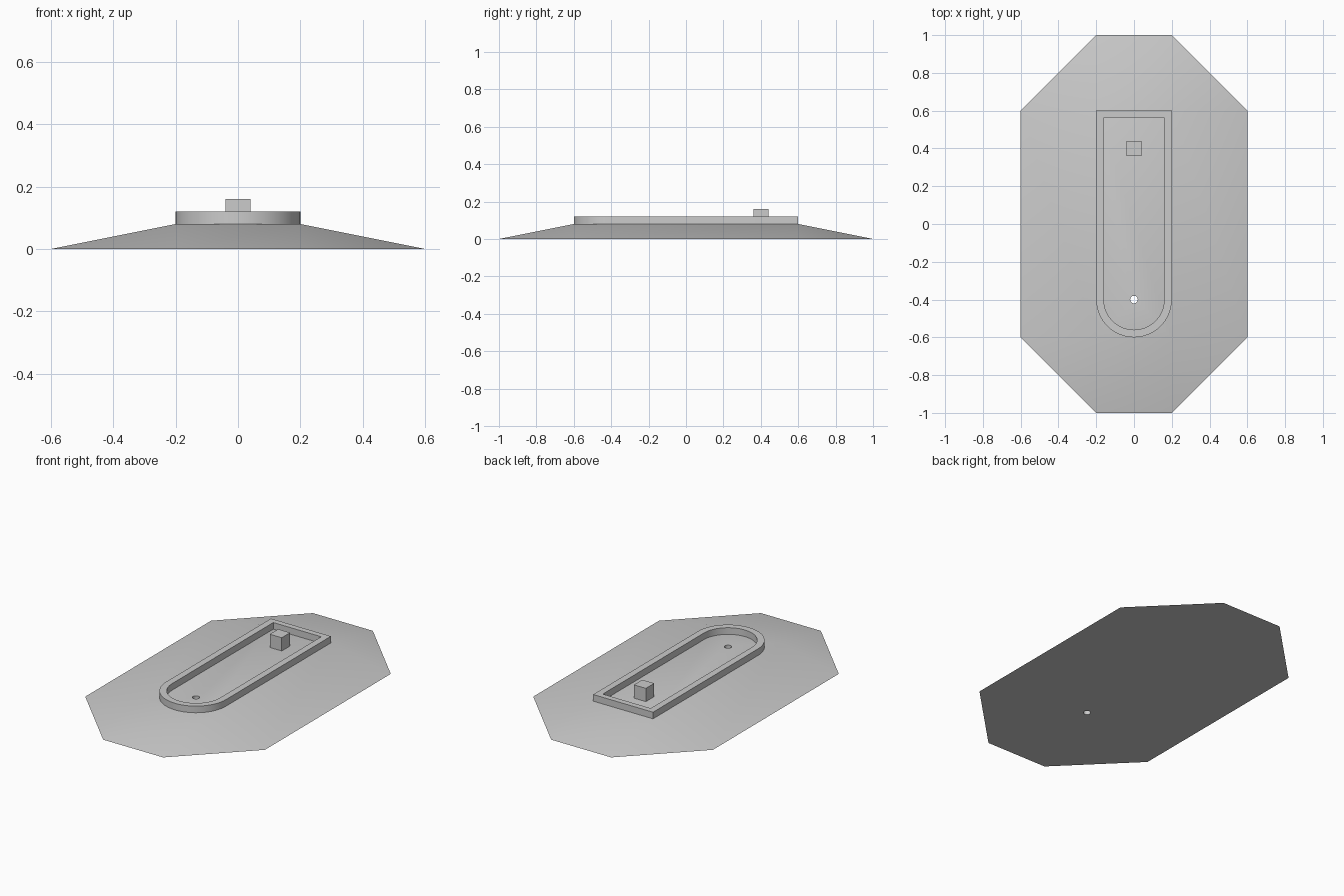
import bpy, bmesh, math

if "Cube" in bpy.data.objects:
    bpy.data.objects.remove(bpy.data.objects["Cube"])

def finish(name, bm):
    bmesh.ops.recalc_face_normals(bm, faces=bm.faces)
    me = bpy.data.meshes.new(name)
    bm.to_mesh(me)
    bm.free()
    ob = bpy.data.objects.new(name, me)
    bpy.context.collection.objects.link(ob)
    return ob

def smooth(ob):
    bpy.ops.object.select_all(action='DESELECT')
    ob.select_set(True)
    bpy.context.view_layer.objects.active = ob
    bpy.ops.object.shade_smooth_by_angle(angle=math.radians(30))

def loop(bm, pts, z):
    return [bm.verts.new((x, y, z)) for x, y in pts]

def bridge(bm, a, b):
    n = len(a)
    for i in range(n):
        bm.faces.new((a[i], a[(i + 1) % n], b[(i + 1) % n], b[i]))

# Sloped octagonal base with a flat rectangular top
bm = bmesh.new()
low = loop(bm, [(.6, -.6), (.6, .6), (.2, 1), (-.2, 1),
                (-.6, .6), (-.6, -.6), (-.2, -1), (.2, -1)], 0)
top = loop(bm, [(.2, -.6), (.2, .6), (-.2, .6), (-.2, -.6)], .08)
bm.faces.new(low[::-1])
bm.faces.new(top)
for i in range(4):
    a, b, c = low[2 * i], low[2 * i + 1], low[(2 * i + 2) % 8]
    t, u = top[i], top[(i + 1) % 4]
    bm.faces.new((a, b, u, t))
    bm.faces.new((b, c, u))
base = finish("base_plate", bm)

# Drain hole through the base
bpy.ops.mesh.primitive_cylinder_add(vertices=32, radius=.02, depth=.4, location=(0, -.4, 0))
cutter = bpy.context.object
cutter.name = "hole_cutter"
cutter.hide_render = True
mod = base.modifiers.new("hole", 'BOOLEAN')
mod.operation = 'DIFFERENCE'
mod.solver = 'EXACT'
mod.object = cutter
bpy.context.view_layer.objects.active = base
bpy.ops.object.modifier_apply(modifier=mod.name)
bpy.data.objects.remove(cutter)
smooth(base)

# Raised rim: square at the back, round at the front
def outline(r, back, n=32):
    arc = [(-r * math.cos(math.pi * i / n), -.4 - r * math.sin(math.pi * i / n))
           for i in range(n + 1)]
    return arc + [(r, back), (-r, back)]

bm = bmesh.new()
rings = [loop(bm, outline(r, b), z) for r, b, z in
         ((.2, .6, .08), (.2, .6, .12), (.16, .565, .12), (.16, .565, .08))]
for i in range(4):
    bridge(bm, rings[i], rings[(i + 1) % 4])
smooth(finish("rim", bm))

# Small square post
bpy.ops.mesh.primitive_cube_add(size=.08, location=(0, .4, .12))
bpy.context.object.name = "post"
